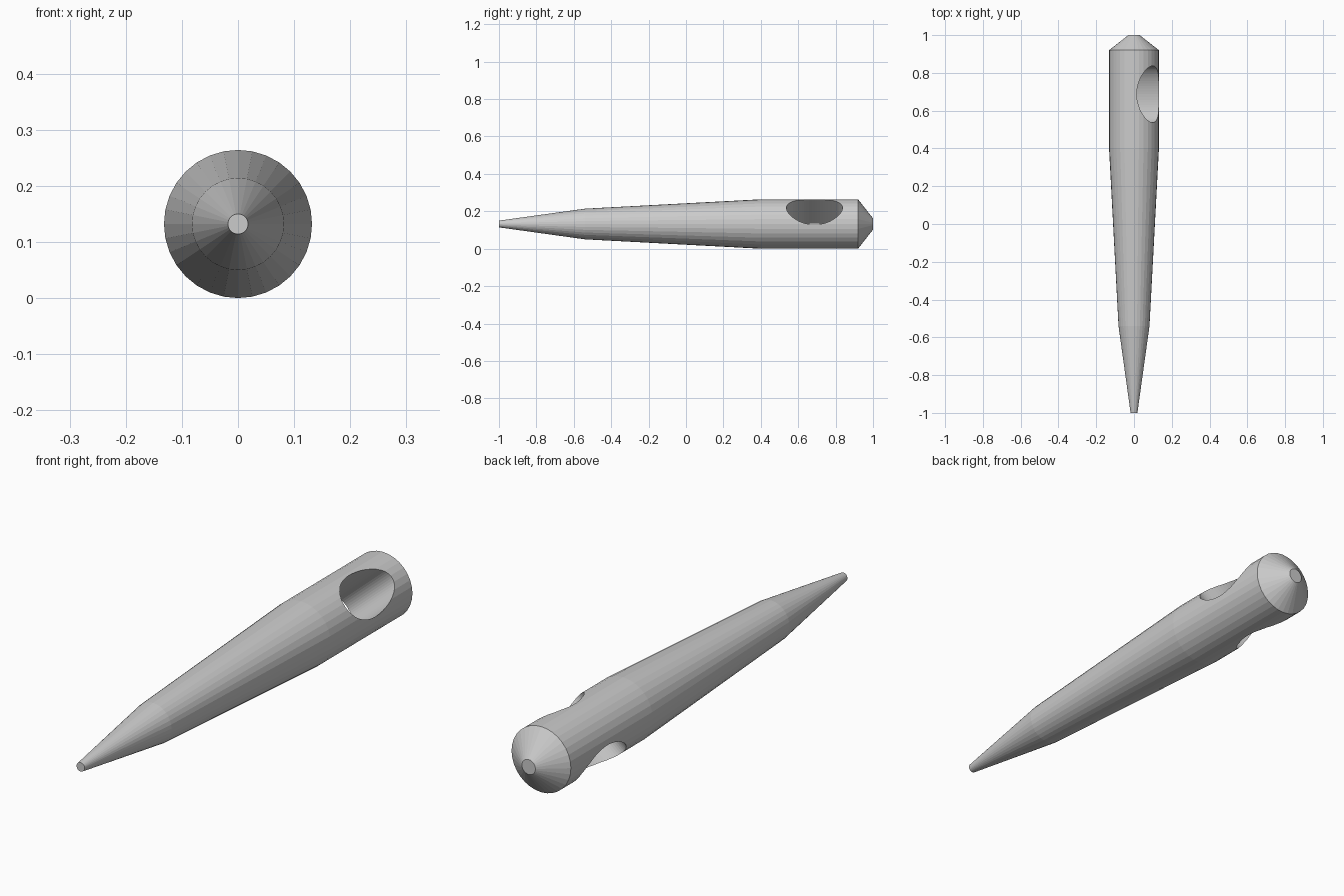
import bpy
import bmesh
import math
from mathutils import Matrix

if "Cube" in bpy.data.objects:
    bpy.data.objects.remove(bpy.data.objects["Cube"], do_unlink=True)

SIDES = 32
RADIUS = 0.132

# Plain grey for the whole tool
grey = bpy.data.materials.new("plain_grey")
grey.use_nodes = True
colour = (0.6, 0.6, 0.6, 1)
grey.diffuse_color = colour
grey.node_tree.nodes["Principled BSDF"].inputs["Base Color"].default_value = colour


def add_object(name, bm):
    bmesh.ops.recalc_face_normals(bm, faces=bm.faces)
    mesh = bpy.data.meshes.new(name)
    bm.to_mesh(mesh)
    bm.free()
    mesh.materials.append(grey)
    obj = bpy.data.objects.new(name, mesh)
    bpy.context.collection.objects.link(obj)
    return obj


# Tapered shaft: (position along y, radius) from the point to the chamfered butt
profile = [(-1, 0.018), (-0.54, 0.082), (0.4, RADIUS), (0.92, RADIUS), (1, 0.03)]
bm = bmesh.new()
rings = []
for y, r in profile:
    angles = [2 * math.pi * i / SIDES for i in range(SIDES)]
    rings.append([bm.verts.new((r * math.cos(a), y, RADIUS + r * math.sin(a)))
                  for a in angles])
for near, far in zip(rings, rings[1:]):
    for i in range(SIDES):
        j = (i + 1) % SIDES
        bm.faces.new((near[i], near[j], far[j], far[i]))
bm.faces.new(rings[0])
bm.faces.new(rings[-1])
shaft = add_object("tapered_shaft", bm)

# Slanted oval hole through the thick end
bm = bmesh.new()
place = (Matrix.Translation((0, 0.687, RADIUS))
         @ Matrix.Rotation(math.radians(49), 4, "Y")
         @ Matrix.Diagonal((0.089, 0.15, 1, 1)))
bmesh.ops.create_cone(bm, cap_ends=True, segments=64, radius1=1, radius2=1,
                      depth=0.6, matrix=place)
cutter = add_object("hole_cutter", bm)
cutter.hide_render = True

cut = shaft.modifiers.new("oval_hole", "BOOLEAN")
cut.operation = "DIFFERENCE"
cut.solver = "EXACT"
cut.object = cutter
bpy.context.view_layer.objects.active = shaft
bpy.ops.object.modifier_apply(modifier=cut.name)
bpy.data.objects.remove(cutter, do_unlink=True)
